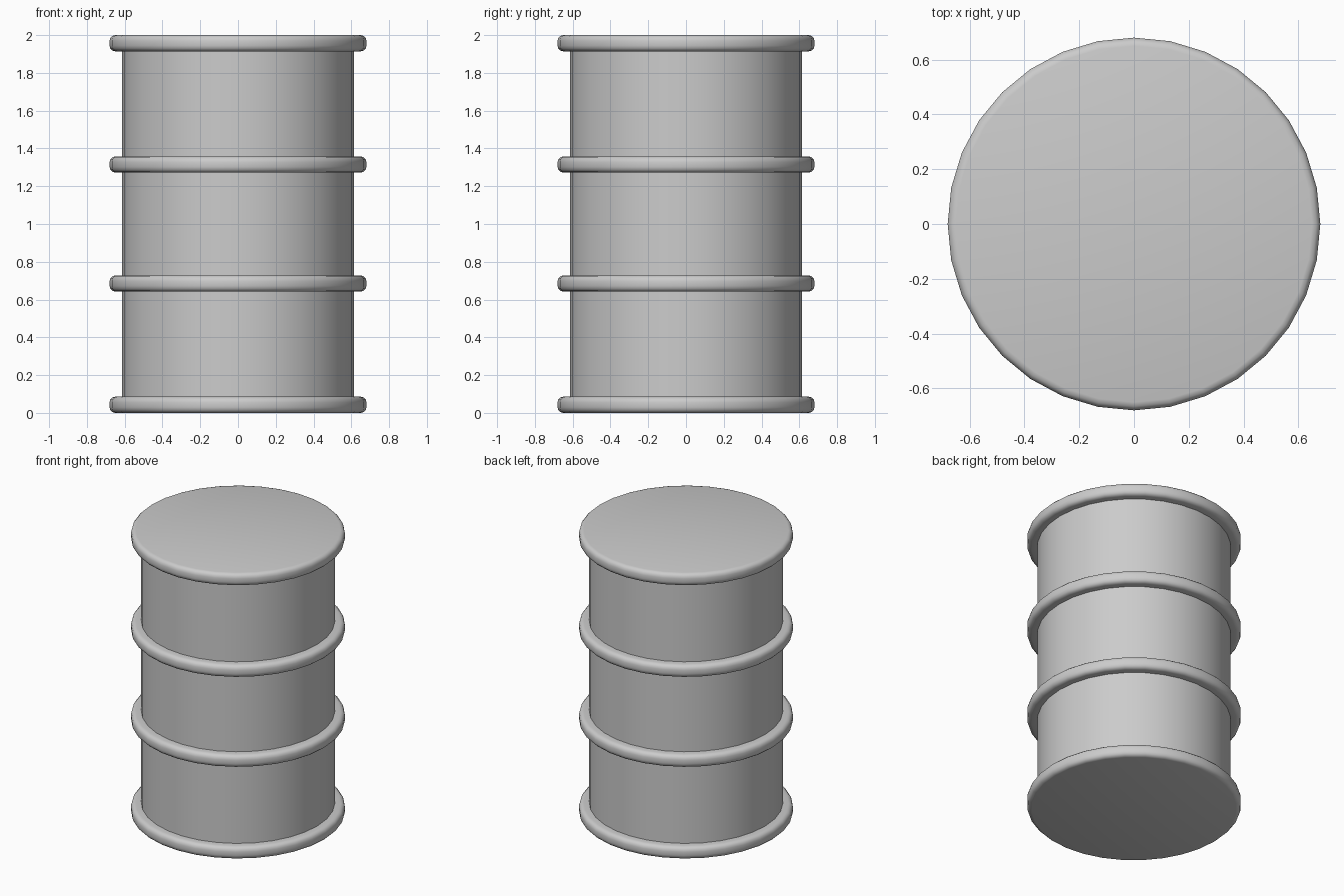
import bpy, bmesh
from math import sin, cos, pi, radians

if "Cube" in bpy.data.objects:
    bpy.data.objects.remove(bpy.data.objects["Cube"])

SIDES = 32
R_BODY, R_HOOP = 0.615, 0.68
HOOP_H, ROUND = 0.086, 0.03
HOOP_Z = [0.0, 0.642, 1.272, 2.0 - HOOP_H]


def hoop_profile(z):
    """Rounded outer edge of one hoop, bottom to top."""
    c = R_HOOP - ROUND
    pts = []
    for centre, start in ((z + ROUND, -pi / 2), (z + HOOP_H - ROUND, 0)):
        for i in range(4):
            a = start + i * pi / 6
            pts.append((c + ROUND * cos(a), centre + ROUND * sin(a)))
    return pts


# Barrel outline: wall steps out to a rounded hoop four times
profile = []
for i, z in enumerate(HOOP_Z):
    if i > 0:
        profile.append((R_BODY, z))
    profile += hoop_profile(z)
    if i < len(HOOP_Z) - 1:
        profile.append((R_BODY, z + HOOP_H))

# Revolve the outline and close it with flat lids
bm = bmesh.new()
rings = [[bm.verts.new((r * cos(2 * pi * k / SIDES), r * sin(2 * pi * k / SIDES), z))
          for k in range(SIDES)] for r, z in profile]
for low, high in zip(rings, rings[1:]):
    for k in range(SIDES):
        n = (k + 1) % SIDES
        bm.faces.new((low[k], low[n], high[n], high[k]))
bm.faces.new(rings[0][::-1])
bm.faces.new(rings[-1])

mesh = bpy.data.meshes.new("barrel")
bm.to_mesh(mesh)
bm.free()
barrel = bpy.data.objects.new("barrel", mesh)
bpy.context.collection.objects.link(barrel)
bpy.context.view_layer.objects.active = barrel
barrel.select_set(True)
bpy.ops.object.shade_smooth_by_angle(angle=radians(40))
